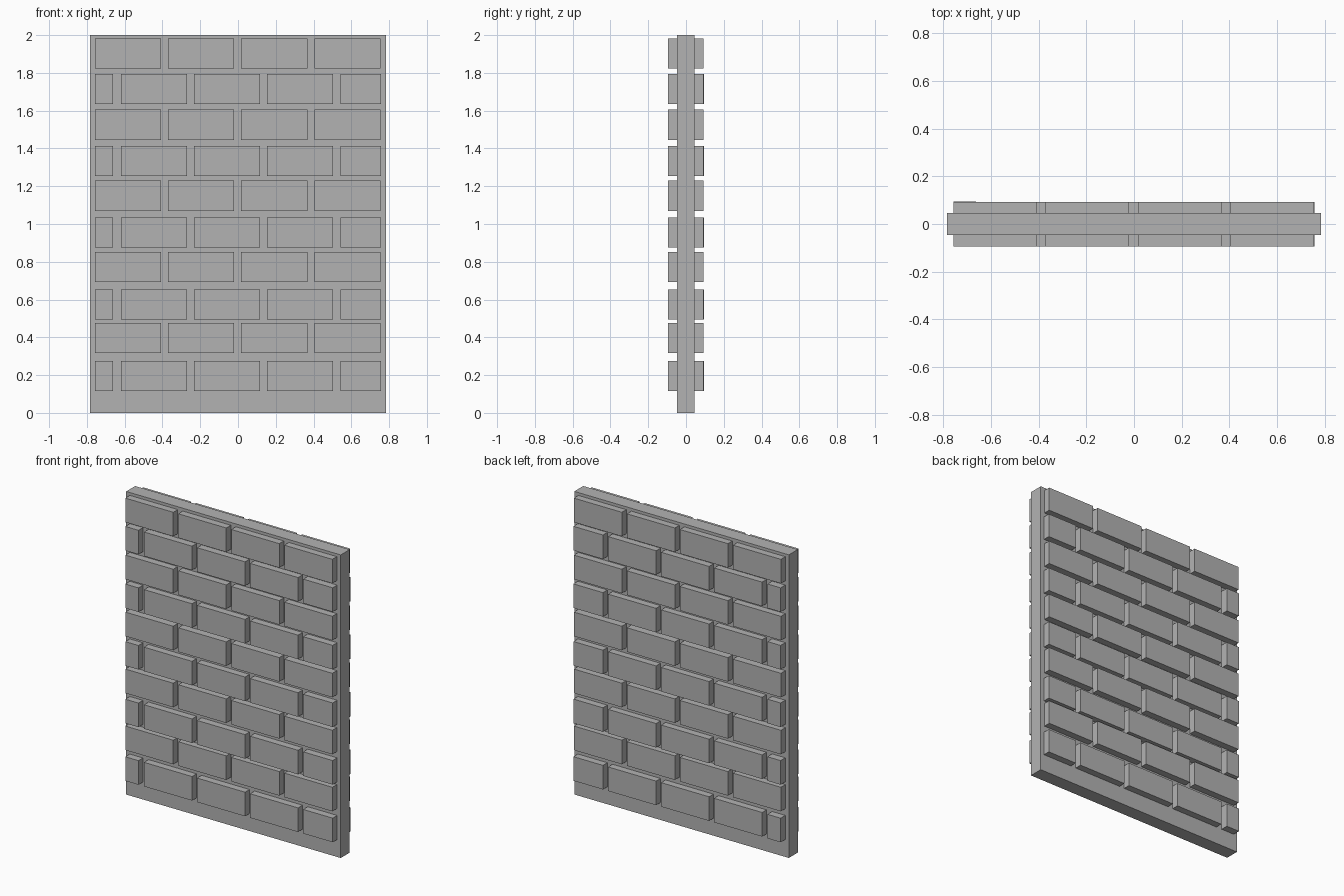
import bpy
import bmesh
from mathutils import Matrix, Vector

if "Cube" in bpy.data.objects:
    bpy.data.objects.remove(bpy.data.objects["Cube"], do_unlink=True)

# Single stone colour
GREY = (0.45, 0.45, 0.45, 1)
stone = bpy.data.materials.new("stone_grey")
stone.use_nodes = True
stone.diffuse_color = GREY
stone.node_tree.nodes["Principled BSDF"].inputs["Base Color"].default_value = GREY


def add_box(bm, low, high):
    low, high = Vector(low), Vector(high)
    place = Matrix.Translation((low + high) / 2) @ Matrix.Diagonal((*(high - low), 1))
    bmesh.ops.create_cube(bm, size=1, matrix=place)


def make_object(name, boxes):
    bm = bmesh.new()
    for low, high in boxes:
        add_box(bm, low, high)
    mesh = bpy.data.meshes.new(name)
    bm.to_mesh(mesh)
    bm.free()
    mesh.materials.append(stone)
    bpy.context.collection.objects.link(bpy.data.objects.new(name, mesh))


WALL_FRONT, WALL_BACK = -0.047, 0.046
BRICK_FRONT, BRICK_BACK = -0.094, 0.092
EDGE, LENGTH, HEIGHT, PITCH = 0.757, 0.35, 0.159, 0.387

# Brick spans along x: full courses, and staggered courses with cut ends
full_course = [(-EDGE + i * PITCH, -EDGE + i * PITCH + LENGTH) for i in range(4)]
staggered_course = [(-EDGE, -0.661)]
staggered_course += [(-0.62 + i * PITCH, -0.62 + i * PITCH + LENGTH) for i in range(3)]
staggered_course += [(0.542, EDGE)]

# Mortar slab
make_object("wall_slab", [((-0.783, WALL_FRONT, 0), (0.783, WALL_BACK, 2))])

# Ten courses of bricks, alike on both sides
for row in range(10):
    pair, full = divmod(row, 2)
    base = 0.318 + pair * 0.376 if full else 0.115 + pair * 0.38
    front, back = [], []
    for x0, x1 in full_course if full else staggered_course:
        # The short end bricks stand slightly proud at the back
        proud = 0.003 if x1 - x0 < 0.1 else 0
        z0, z1 = base, base + HEIGHT
        front.append(((x0, BRICK_FRONT, z0), (x1, WALL_FRONT, z1)))
        back.append(((x0, WALL_BACK, z0), (x1, BRICK_BACK + proud, z1)))
    make_object(f"front_bricks_course_{row + 1}", front)
    make_object(f"back_bricks_course_{row + 1}", back)
